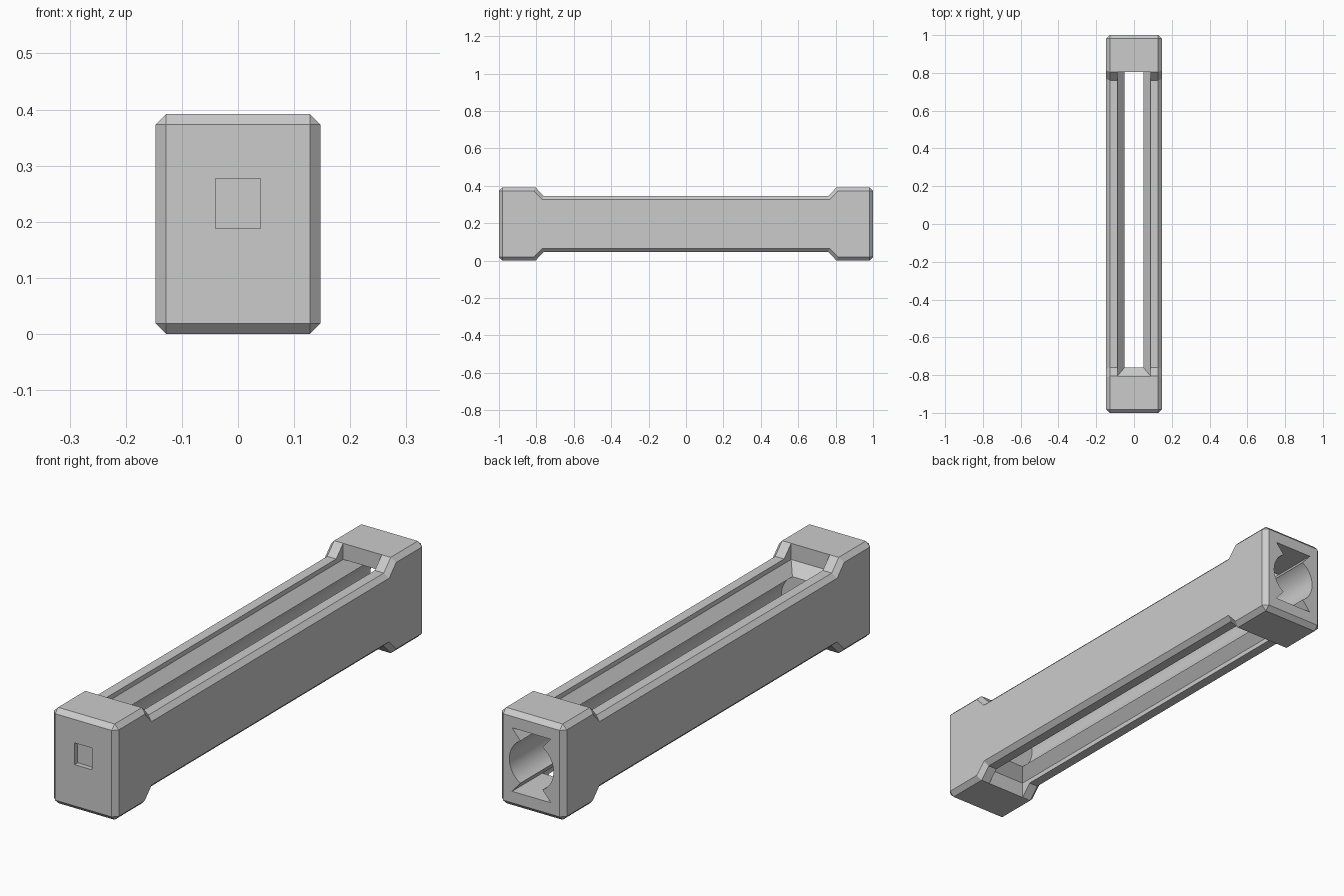
import bpy, bmesh, math

if "Cube" in bpy.data.objects:
    bpy.data.objects.remove(bpy.data.objects["Cube"], do_unlink=True)

grey = bpy.data.materials.new("plain_grey")
grey.use_nodes = True
color = (0.6, 0.6, 0.6, 1)
grey.diffuse_color = color
grey.node_tree.nodes["Principled BSDF"].inputs["Base Color"].default_value = color

W, H = 0.147, 0.392      # half width, full height
MID = H / 2
RIM, NECK = 0.0875, 0.05  # half widths of the slot mouth and neck
BLOCK, WAIST = 0.805, 0.76
LEDGE = 0.13             # slot ledge height from the bore axis
RADIUS = 0.1


def make_object(name, bm):
    bmesh.ops.recalc_face_normals(bm, faces=bm.faces)
    mesh = bpy.data.meshes.new(name)
    bm.to_mesh(mesh)
    bm.free()
    mesh.materials.append(grey)
    obj = bpy.data.objects.new(name, mesh)
    bpy.context.collection.objects.link(obj)
    return obj


def prism(points, offset):
    """Extrude a closed outline by the offset vector."""
    bm = bmesh.new()
    face = bm.faces.new([bm.verts.new(p) for p in points])
    new = bmesh.ops.extrude_face_region(bm, geom=[face])["geom"]
    bmesh.ops.translate(bm, vec=offset, verts=[v for v in new if isinstance(v, bmesh.types.BMVert)])
    return bm


def hull(name, points):
    bm = bmesh.new()
    for p in points:
        bm.verts.new(p)
    bmesh.ops.convex_hull(bm, input=bm.verts)
    return make_object(name, bm)


def box(name, lo, hi):
    return hull(name, [(x, y, z) for x in (lo[0], hi[0]) for y in (lo[1], hi[1]) for z in (lo[2], hi[2])])


# Housing: long bar with taller end blocks and chamfered outer edges
top = [(-1, H), (-BLOCK, H), (-WAIST, 0.345), (WAIST, 0.345), (BLOCK, H), (1, H)]
outline = top + [(y, H - z) for y, z in reversed(top)]
bm = prism([(-W, y, z) for y, z in outline], (2 * W, 0, 0))
bmesh.ops.recalc_face_normals(bm, faces=bm.faces)
edges = []
for e in bm.edges:
    a, b = e.verts
    side_rim = abs(a.co.x - b.co.x) < 1e-4
    end_edge = abs(a.co.y) > 0.99 and abs(b.co.y) > 0.99
    if side_rim or end_edge:
        edges.append(e)
bmesh.ops.bevel(bm, geom=edges, offset=0.019, offset_type='OFFSET', segments=1, affect='EDGES')
housing = make_object("housing", bm)

# Bore: round channel with a flared groove above and below, open at the back
start = math.acos(NECK / RADIUS)
arc = [start - 2 * start * i / 20 for i in range(21)]
half = [(RIM, LEDGE)] + [(RADIUS * math.cos(a), RADIUS * math.sin(a)) for a in arc] + [(RIM, -LEDGE)]
section = half + [(-x, z) for x, z in reversed(half)]
cutters = [make_object("bore_cutter", prism([(x, -WAIST, MID + z) for x, z in section], (0, 2, 0)))]

# Slots: straight mouth and sloped front end, above and below
neck_z = RADIUS * math.sin(start)
for name, s in (("top", 1), ("bottom", -1)):
    cutters.append(box(name + "_slot_cutter", (-RIM, -BLOCK, MID + s * LEDGE), (RIM, BLOCK, MID + s * 0.3)))
    ramp = [(x, -BLOCK, MID + s * LEDGE) for x in (-RIM, RIM)]
    ramp += [(x, -0.7, MID + s * LEDGE) for x in (-RIM, RIM)]
    ramp += [(x, y, MID + s * neck_z) for x in (-NECK, NECK) for y in (-WAIST, -0.7)]
    cutters.append(hull(name + "_ramp_cutter", ramp))

# Shallow rectangular pocket in the front face
cutters.append(box("pocket_cutter", (-0.04, -1.1, 0.188), (0.04, -0.98, 0.277)))

bpy.context.view_layer.objects.active = housing
housing.select_set(True)
for cutter in cutters:
    mod = housing.modifiers.new(cutter.name, 'BOOLEAN')
    mod.operation = 'DIFFERENCE'
    mod.solver = 'EXACT'
    mod.object = cutter
    bpy.ops.object.modifier_apply(modifier=mod.name)
    bpy.data.objects.remove(cutter, do_unlink=True)

bpy.ops.object.shade_smooth_by_angle(angle=math.radians(20))
